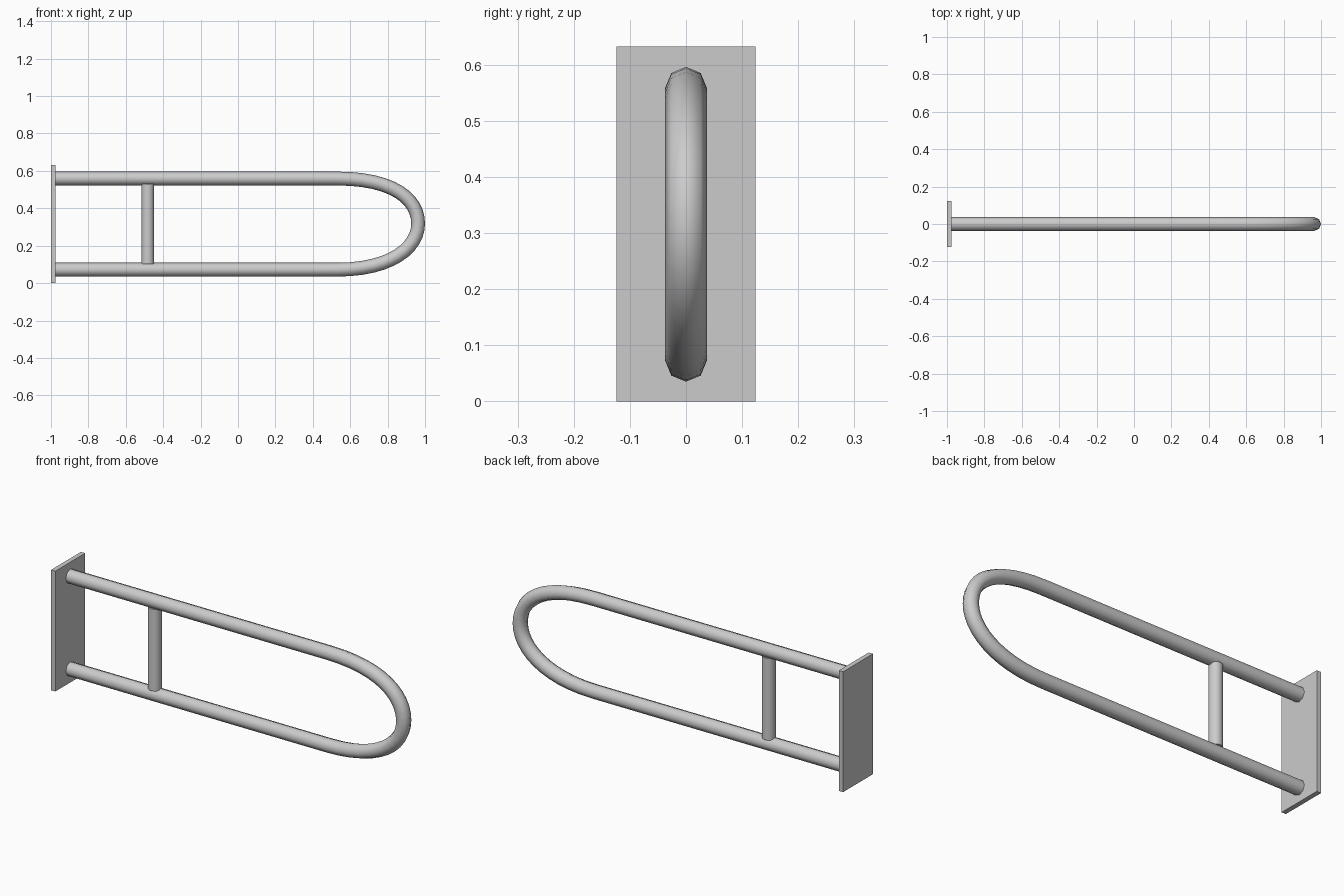
import bpy
import math

cube = bpy.data.objects.get("Cube")
if cube:
    bpy.data.objects.remove(cube, do_unlink=True)

# Single metal colour
metal = bpy.data.materials.new("grey metal")
metal.use_nodes = True
colour = (0.6, 0.6, 0.6, 1)
metal.diffuse_color = colour
metal.node_tree.nodes["Principled BSDF"].inputs["Base Color"].default_value = colour


def finish(obj, name, angle):
    obj.name = name
    obj.data.materials.clear()
    obj.data.materials.append(metal)
    bpy.ops.object.select_all(action="DESELECT")
    obj.select_set(True)
    bpy.context.view_layer.objects.active = obj
    bpy.ops.object.shade_smooth_by_angle(angle=math.radians(angle))


# Wall plate
bpy.ops.mesh.primitive_cube_add(size=1, location=(-0.9875, 0, 0.316))
plate = bpy.context.object
plate.scale = (0.025, 0.248, 0.632)
bpy.ops.object.transform_apply(location=False, rotation=False, scale=True)
finish(plate, "wall_plate", 30)

# Looped handrail: two straight runs joined by a rounded nose
TOP, BOTTOM, TIP_X, TIP_Z = 0.559, 0.072, 0.963, 0.318
# each entry: point, incoming handle, outgoing handle as (x, z)
knots = [
    ((-0.98, TOP), (-1.1, TOP), (-0.5, TOP)),
    ((0.53, TOP), (0.0, TOP), (0.83, TOP)),
    ((TIP_X, TIP_Z), (TIP_X, 0.45), (TIP_X, 0.19)),
    ((0.53, BOTTOM), (0.82, BOTTOM), (0.0, BOTTOM)),
    ((-0.98, BOTTOM), (-0.5, BOTTOM), (-1.1, BOTTOM)),
]
curve = bpy.data.curves.new("handrail", "CURVE")
curve.dimensions = "3D"
curve.bevel_depth = 0.037
curve.bevel_resolution = 2
curve.use_fill_caps = True
spline = curve.splines.new("BEZIER")
spline.resolution_u = 12
spline.bezier_points.add(len(knots) - 1)
for bp, (co, left, right) in zip(spline.bezier_points, knots):
    bp.handle_left_type = bp.handle_right_type = "FREE"
    bp.co = (co[0], 0, co[1])
    bp.handle_left = (left[0], 0, left[1])
    bp.handle_right = (right[0], 0, right[1])
rail = bpy.data.objects.new("handrail", curve)
bpy.context.collection.objects.link(rail)
bpy.ops.object.select_all(action="DESELECT")
rail.select_set(True)
bpy.context.view_layer.objects.active = rail
bpy.ops.object.convert(target="MESH")
finish(bpy.context.object, "handrail", 60)

# Upright brace between the two runs
bpy.ops.mesh.primitive_cylinder_add(vertices=24, radius=0.033, depth=0.43,
                                    location=(-0.482, 0, 0.316))
finish(bpy.context.object, "brace_post", 40)
